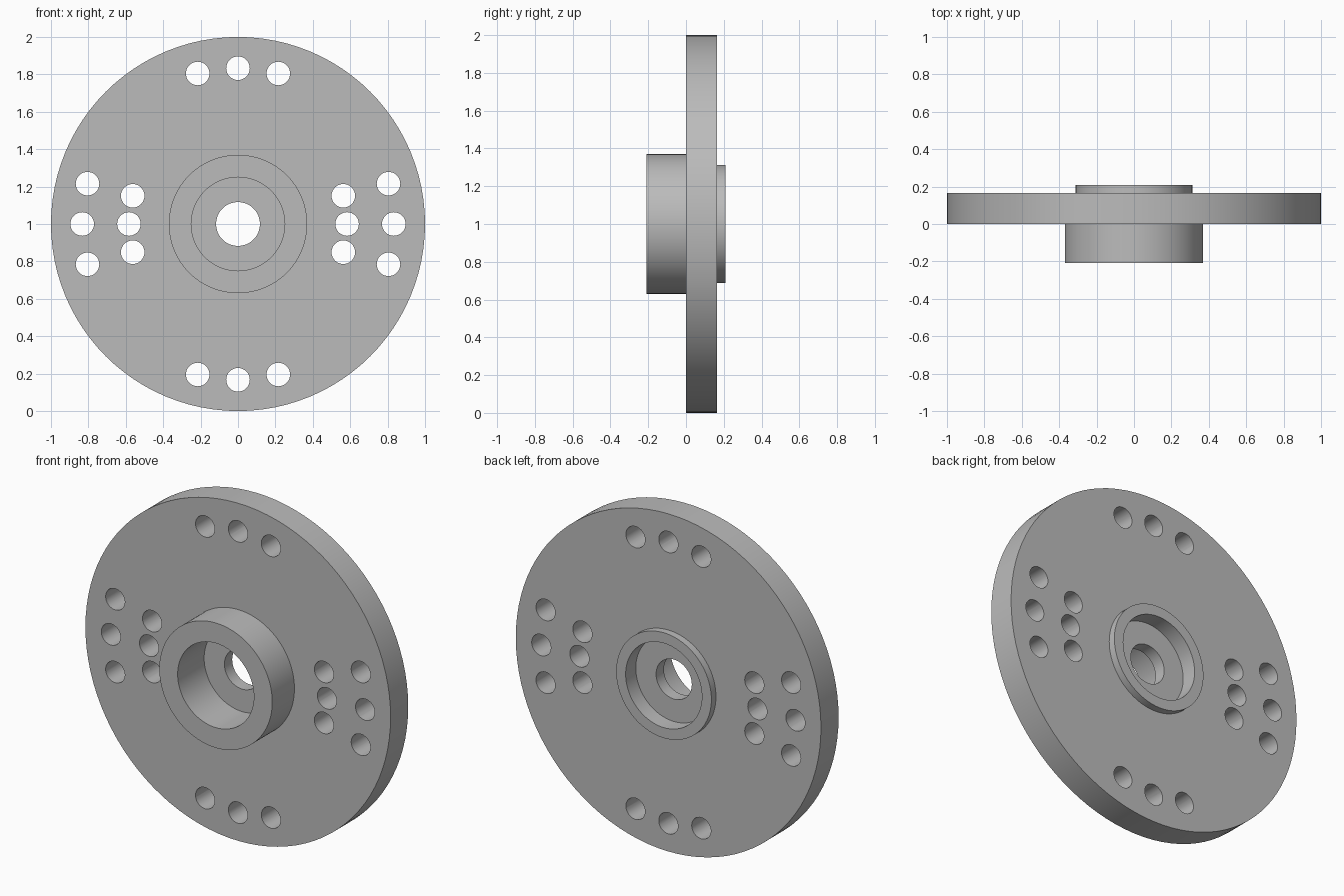
import bpy, bmesh
from math import cos, sin, radians, pi
from mathutils import Matrix, Vector

cube = bpy.data.objects.get("Cube")
if cube:
    bpy.data.objects.remove(cube, do_unlink=True)

CENTRE = Vector((0, 0, 1))
SEGMENTS = 96

grey = bpy.data.materials.new("steel grey")
grey.use_nodes = True
colour = (0.5, 0.5, 0.5, 1)
grey.diffuse_color = colour
grey.node_tree.nodes["Principled BSDF"].inputs["Base Color"].default_value = colour


def add_object(name, bm):
    bmesh.ops.recalc_face_normals(bm, faces=bm.faces)
    mesh = bpy.data.meshes.new(name)
    bm.to_mesh(mesh)
    bm.free()
    mesh.materials.append(grey)
    obj = bpy.data.objects.new(name, mesh)
    bpy.context.collection.objects.link(obj)
    return obj


def lathe(name, profile):
    """Turn a closed (radius, y) profile about the front-to-back axis."""
    bm = bmesh.new()
    rings = []
    for i in range(SEGMENTS):
        a = 2 * pi * i / SEGMENTS
        rings.append([bm.verts.new(CENTRE + Vector((r * cos(a), y, r * sin(a))))
                      for r, y in profile])
    n = len(profile)
    for i, ring in enumerate(rings):
        following = rings[(i + 1) % SEGMENTS]
        for j in range(n):
            k = (j + 1) % n
            bm.faces.new((ring[j], ring[k], following[k], following[j]))
    return add_object(name, bm)


# Disc with front hub, back lip, both counterbores and the centre bore
flange = lathe("flange_disc", [
    (0.117, 0.04), (0.25, 0.04), (0.25, -0.208), (0.37, -0.208),
    (0.37, 0), (1, 0), (1, 0.165), (0.312, 0.165),
    (0.312, 0.208), (0.25, 0.208), (0.25, 0.113), (0.117, 0.113)])

# Bolt holes: groups of three on the outer circle, two groups on the inner one
bm = bmesh.new()
for radius, groups in ((0.833, (0, 90, 180, 270)), (0.583, (0, 180))):
    for group in groups:
        for step in (-15, 0, 15):
            a = radians(group + step)
            spot = CENTRE + Vector((radius * cos(a), 0.08, radius * sin(a)))
            bmesh.ops.create_cone(
                bm, cap_ends=True, segments=32, radius1=0.063, radius2=0.063, depth=0.4,
                matrix=Matrix.Translation(spot) @ Matrix.Rotation(pi / 2, 4, "X"))
cutter = add_object("bolt_hole_cutter", bm)
cutter.hide_render = True

cut = flange.modifiers.new("bolt_holes", "BOOLEAN")
cut.operation = "DIFFERENCE"
cut.solver = "EXACT"
cut.object = cutter

# Apply the holes, drop the cutter and smooth the round walls
bpy.ops.object.select_all(action="DESELECT")
bpy.context.view_layer.objects.active = flange
flange.select_set(True)
bpy.ops.object.modifier_apply(modifier=cut.name)
bpy.data.objects.remove(cutter, do_unlink=True)
bpy.ops.object.shade_smooth_by_angle(angle=radians(30))
